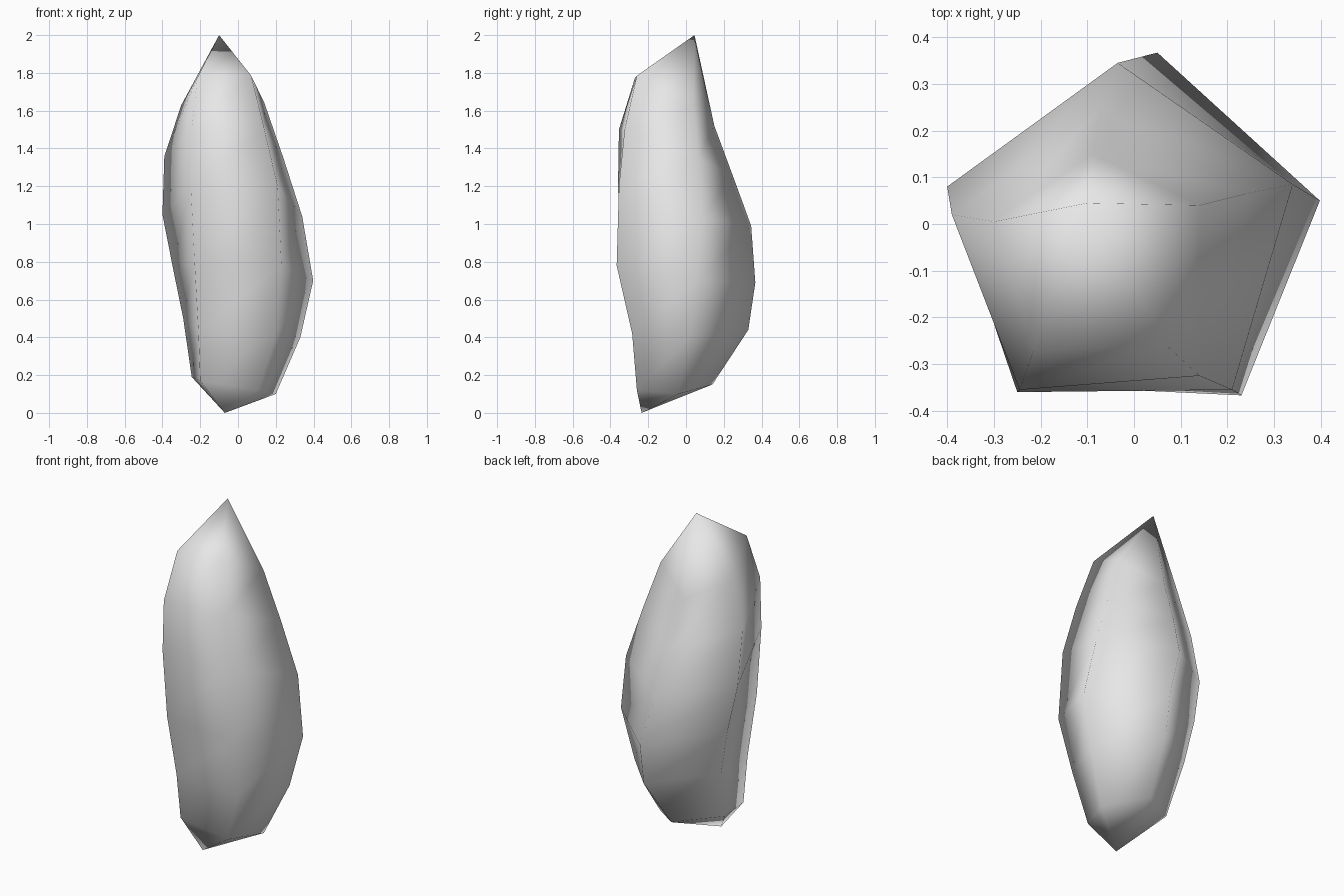
import bpy
import bmesh

if "Cube" in bpy.data.objects:
    bpy.data.objects.remove(bpy.data.objects["Cube"])

# Five long ridges of the shard, each listed from top to bottom
left_ridge = [(-.30, .005, 1.63), (-.39, .02, 1.36), (-.40, .08, 1.05),
              (-.345, .10, .77), (-.29, .08, .50), (-.245, -.02, .19)]
back_ridge = [(-.09, .15, 1.52), (-.07, .25, 1.25), (-.035, .345, .99),
              (.05, .367, .69), (.05, .33, .44), (0, .14, .15)]
right_ridge = [(.14, .04, 1.64), (.24, .065, 1.35), (.34, .085, 1.04),
               (.398, .05, .70), (.33, .02, .40), (.20, -.04, .10)]
front_right_ridge = [(.07, -.26, 1.785), (.14, -.325, 1.50), (.21, -.355, 1.20),
                     (.23, -.367, .78), (.20, -.285, .42), (.11, -.26, .12)]
front_left_ridge = [(-.215, -.27, 1.775), (-.245, -.355, 1.50), (-.25, -.36, 1.20),
                    (-.23, -.345, .80), (-.21, -.285, .44), (-.20, -.26, .17)]
ridges = [left_ridge, back_ridge, right_ridge, front_right_ridge, front_left_ridge]

bm = bmesh.new()
columns = [[bm.verts.new(p) for p in ridge] for ridge in ridges]
top_tip = bm.verts.new((-.10, .045, 2.0))
bottom_tip = bm.verts.new((-.07, -.235, 0))

# Skin neighbouring ridges and close both pointed ends
for a, b in zip(columns, columns[1:] + columns[:1]):
    bm.faces.new((top_tip, a[0], b[0]))
    for i in range(len(a) - 1):
        bm.faces.new((a[i], a[i + 1], b[i + 1], b[i]))
    bm.faces.new((a[-1], bottom_tip, b[-1]))
bmesh.ops.recalc_face_normals(bm, faces=bm.faces[:])
for face in bm.faces:
    face.smooth = True

mesh = bpy.data.meshes.new("stone_shard")
bm.to_mesh(mesh)
bm.free()

# Plain grey stone
stone = bpy.data.materials.new("grey_stone")
stone.diffuse_color = (.8, .8, .8, 1)
stone.use_nodes = True
stone.node_tree.nodes["Principled BSDF"].inputs["Base Color"].default_value = stone.diffuse_color
mesh.materials.append(stone)
shard = bpy.data.objects.new("stone_shard", mesh)
bpy.context.collection.objects.link(shard)
